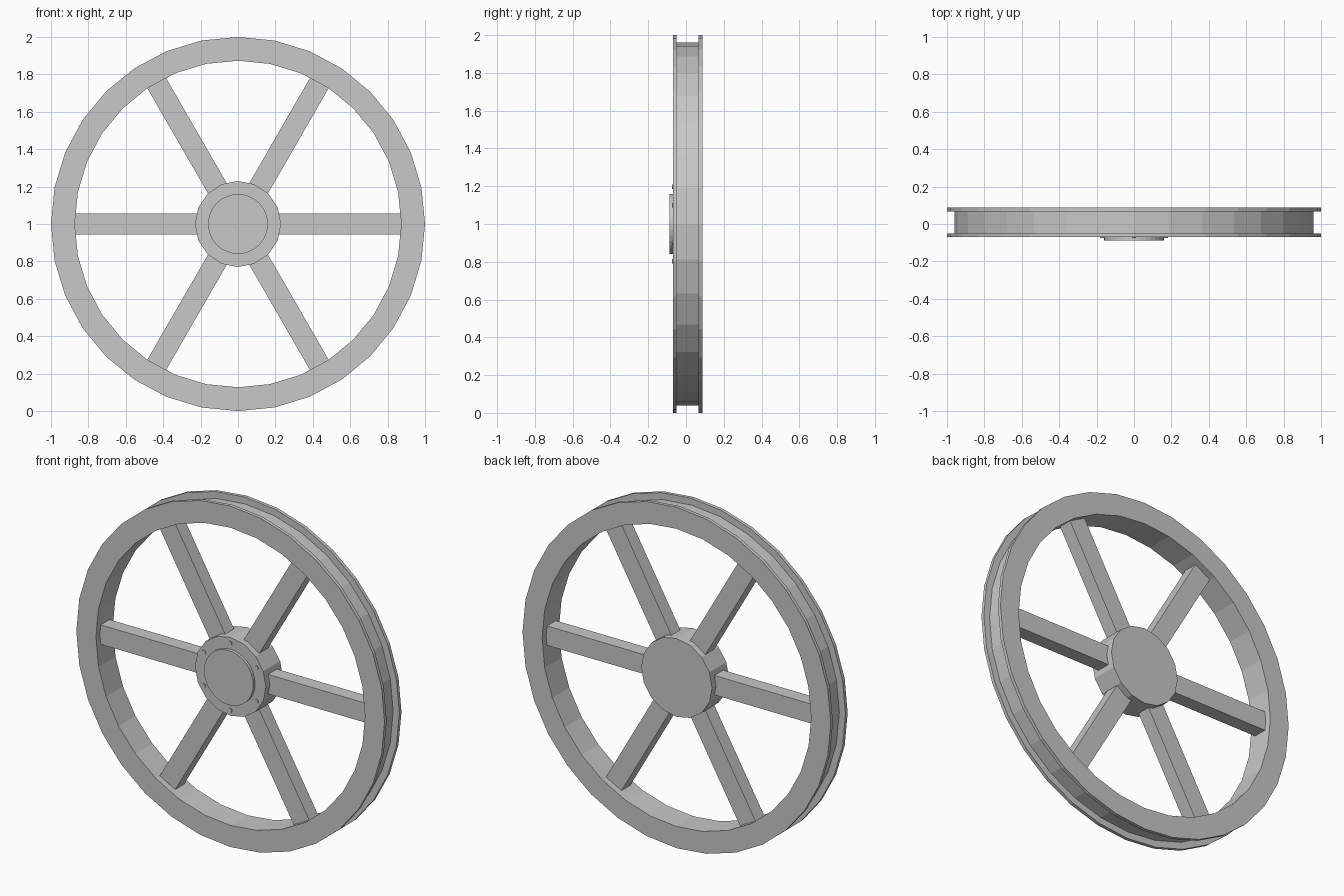
import bpy, math
from mathutils import Matrix

if "Cube" in bpy.data.objects:
    bpy.data.objects.remove(bpy.data.objects["Cube"])

AXLE_Z = 1.0
FRONT, BACK = -0.07, 0.087      # rim faces along y

grey = bpy.data.materials.new("plain_grey")
grey.diffuse_color = (0.58, 0.58, 0.58, 1)
grey.use_nodes = True
grey.node_tree.nodes["Principled BSDF"].inputs["Base Color"].default_value = grey.diffuse_color


def make(name, verts, faces):
    mesh = bpy.data.meshes.new(name)
    mesh.from_pydata(verts, [], faces)
    mesh.materials.append(grey)
    obj = bpy.data.objects.new(name, mesh)
    bpy.context.collection.objects.link(obj)
    return obj


def ring(name, profile, sides):
    """Revolve a closed (radius, y) profile around the axle."""
    n = len(profile)
    verts, faces = [], []
    for i in range(sides):
        a = 2 * math.pi * i / sides
        verts += [(r * math.cos(a), y, AXLE_Z + r * math.sin(a)) for r, y in profile]
        j = (i + 1) % sides
        for k in range(n):
            m = (k + 1) % n
            faces.append((i * n + k, i * n + m, j * n + m, j * n + k))
    return make(name, verts, faces)


def disc(name, radius, y0, y1, sides, x=0, z=AXLE_Z):
    """Solid cylinder along y."""
    verts, faces = [], []
    for y in (y0, y1):
        for i in range(sides):
            a = 2 * math.pi * i / sides
            verts.append((x + radius * math.cos(a), y, z + radius * math.sin(a)))
    for i in range(sides):
        j = (i + 1) % sides
        faces.append((i, i + sides, j + sides, j))
    faces.append(tuple(range(sides)))
    faces.append(tuple(reversed(range(sides, 2 * sides))))
    return make(name, verts, faces)


# Rim: flat bore, two thin flanges, shallow groove between them
ring("grooved_rim", [
    (0.873, FRONT), (0.873, BACK), (1.0, BACK), (1.0, BACK - 0.02),
    (0.96, BACK - 0.02), (0.96, FRONT + 0.02), (1.0, FRONT + 0.02), (1.0, FRONT),
], 32)

# Hub and raised front cap
disc("hub", 0.23, FRONT, BACK, 16)
disc("hub_cap", 0.16, -0.087, FRONT + 0.01, 32)

# Six bar spokes and six bolts between them
for i in range(6):
    a = math.radians(60 * i)
    box = [(x, y, z) for x in (0.2, 0.885) for y in (-0.033, 0.049) for z in (-0.057, 0.057)]
    faces = [(0, 1, 3, 2), (4, 6, 7, 5), (0, 4, 5, 1), (2, 3, 7, 6), (0, 2, 6, 4), (1, 5, 7, 3)]
    spoke = make(f"spoke_{i + 1}", box, faces)
    spoke.data.transform(Matrix.Translation((0, 0, AXLE_Z)) @ Matrix.Rotation(-a, 4, 'Y'))

    b = a + math.radians(30)
    disc(f"hub_bolt_{i + 1}", 0.012, FRONT - 0.005, FRONT + 0.01, 8,
         0.197 * math.cos(b), AXLE_Z + 0.197 * math.sin(b))
